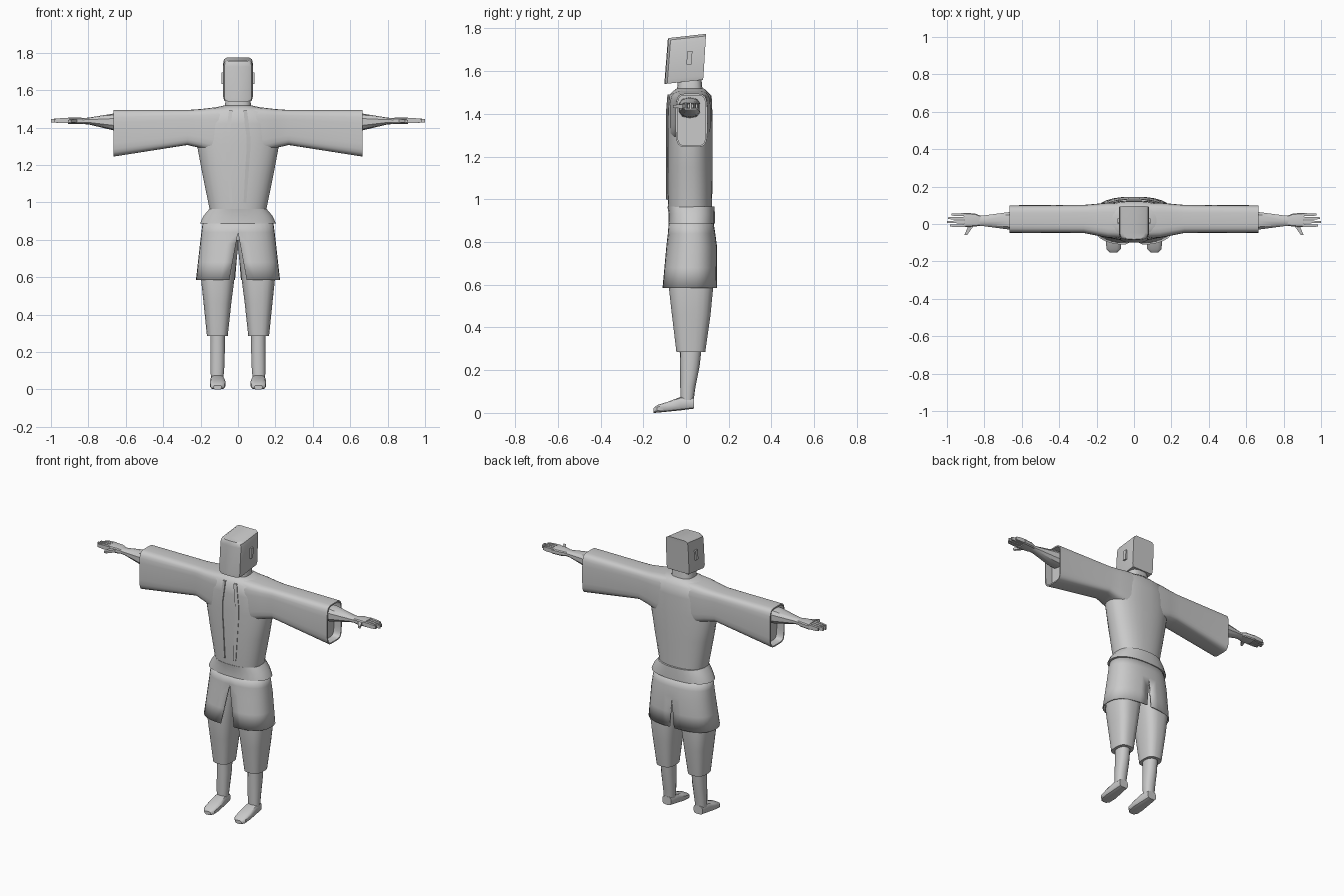
import bpy, bmesh, math
from mathutils import Vector

cloth = bpy.data.materials.new("light_grey")
cloth.diffuse_color = (0.59, 0.59, 0.59, 1)


def finish(name, bm, mirror=False, smooth=35):
    bmesh.ops.recalc_face_normals(bm, faces=bm.faces)
    me = bpy.data.meshes.new(name)
    bm.to_mesh(me)
    bm.free()
    me.materials.append(cloth)
    ob = bpy.data.objects.new(name, me)
    bpy.context.collection.objects.link(ob)
    if mirror:
        ob.modifiers.new("mirror", 'MIRROR')
    bpy.ops.object.select_all(action='DESELECT')
    ob.select_set(True)
    bpy.context.view_layer.objects.active = ob
    if smooth:
        bpy.ops.object.shade_smooth_by_angle(angle=math.radians(smooth))
    return ob


def rounded(n, power):
    """Unit outline: ellipse at power 2, squarer as power grows."""
    pts = []
    for i in range(n):
        a = 2 * math.pi * (i + 0.5) / n
        c, s = math.cos(a), math.sin(a)
        pts.append((math.copysign(abs(c) ** (2 / power), c),
                    math.copysign(abs(s) ** (2 / power), s)))
    mu, mv = max(p[0] for p in pts), max(p[1] for p in pts)
    return [(u / mu, v / mv) for u, v in pts]


def loft(name, axis, rings, outline, mirror=False, hollow=0, shear=0, smooth=35):
    """Rings are (position, a_min, a_max, b_min, b_max) along an axis."""
    bm = bmesh.new()
    loops = []
    for t, a0, a1, b0, b1 in rings:
        loop = []
        for u, v in outline:
            a = (a0 + a1) / 2 + u * (a1 - a0) / 2
            b = (b0 + b1) / 2 + v * (b1 - b0) / 2
            co = {'z': (a, b, t + shear * v), 'x': (t, a, b), 'y': (a, t, b)}[axis]
            loop.append(bm.verts.new(co))
        loops.append(loop)
    n = len(outline)
    for p, q in zip(loops, loops[1:]):
        for i in range(n):
            j = (i + 1) % n
            bm.faces.new((p[i], p[j], q[j], q[i]))
    bm.faces.new(loops[0])
    end = bm.faces.new(loops[-1])
    bm.normal_update()
    if hollow:
        bmesh.ops.inset_region(bm, faces=[end], thickness=0.008)
        step = Vector({'z': (0, 0, 1), 'x': (1, 0, 0), 'y': (0, 1, 0)}[axis])
        deep = bmesh.ops.extrude_discrete_faces(bm, faces=[end])['faces'][0]
        for v in deep.verts:
            v.co -= step * hollow
    return finish(name, bm, mirror, smooth)


oval = rounded(28, 2.4)
soft_box = rounded(24, 5)
shin_oval = rounded(14, 2.3)
square = [(-1, -1), (1, -1), (1, 1), (-1, 1)]

# Head: square at the back, rounded towards the face
head_outline = [(-1, 1), (-1, -0.6), (-0.92, -0.85), (-0.65, -0.97), (0, -1),
                (0.65, -0.97), (0.92, -0.85), (1, -0.6), (1, 1)]
loft("head", 'z', [(1.55, -0.074, 0.074, -0.10, 0.08),
                   (1.57, -0.079, 0.079, -0.10, 0.082),
                   (1.735, -0.079, 0.079, -0.087, 0.092),
                   (1.755, -0.075, 0.075, -0.086, 0.094),
                   (1.765, -0.06, 0.06, -0.082, 0.095)],
     head_outline, shear=0.01)
loft("ear", 'x', [(0.07, 0.002, 0.03, 1.632, 1.695),
                  (0.089, 0.002, 0.03, 1.632, 1.695)],
     [(-1, -1), (0.7, -1), (1, 1), (-0.7, 1)], mirror=True, smooth=0)
loft("neck", 'z', [(1.49, -0.07, 0.07, -0.045, 0.08),
                   (1.535, -0.068, 0.068, -0.04, 0.075),
                   (1.57, -0.06, 0.06, -0.038, 0.072)], rounded(20, 3))

# Robe body with wide sleeves
loft("robe_body", 'z', [(0.93, -0.15, 0.15, -0.082, 0.122),
                        (0.97, -0.153, 0.153, -0.085, 0.122),
                        (1.15, -0.19, 0.19, -0.088, 0.125),
                        (1.31, -0.22, 0.22, -0.088, 0.125),
                        (1.42, -0.22, 0.22, -0.086, 0.123),
                        (1.485, -0.19, 0.19, -0.08, 0.12),
                        (1.505, -0.13, 0.13, -0.062, 0.10),
                        (1.518, -0.075, 0.075, -0.045, 0.085)], oval, smooth=60)
loft("sleeve", 'x', [(0.06, -0.078, 0.115, 1.26, 1.512),
                     (0.14, -0.074, 0.114, 1.27, 1.506),
                     (0.20, -0.062, 0.108, 1.29, 1.499),
                     (0.27, -0.048, 0.102, 1.307, 1.494),
                     (0.665, -0.048, 0.10, 1.245, 1.495)],
     soft_box, mirror=True, hollow=0.05, smooth=50)

# Lapel edges: thin raised strips down the chest
bm = bmesh.new()
rows = []
for z, x0, x1 in [(1.49, 0.03, 0.048), (1.42, 0.036, 0.058), (1.35, 0.046, 0.066),
                  (1.28, 0.046, 0.066), (1.2, 0.04, 0.06), (1.0, 0.03, 0.045)]:
    y = -0.089 if z < 1.45 else -0.083
    rows.append([bm.verts.new(c) for c in
                 ((x0, y + 0.02, z), (x0, y - 0.004, z), (x1, y + 0.001, z), (x1, y + 0.02, z))])
for p, q in zip(rows, rows[1:]):
    for i in range(4):
        j = (i + 1) % 4
        bm.faces.new((p[i], p[j], q[j], q[i]))
bm.faces.new(rows[0])
bm.faces.new(rows[-1])
finish("lapel", bm, True)

# Arms and hands
loft("forearm", 'x', [(0.55, -0.035, 0.07, 1.375, 1.48),
                      (0.665, -0.03, 0.064, 1.385, 1.475),
                      (0.80, -0.012, 0.046, 1.417, 1.453),
                      (0.84, -0.01, 0.045, 1.419, 1.451)], rounded(10, 2.6), mirror=True)
loft("palm", 'x', [(0.82, -0.008, 0.044, 1.421, 1.45),
                   (0.85, -0.014, 0.056, 1.418, 1.455),
                   (0.91, -0.016, 0.06, 1.418, 1.455)], rounded(12, 4), mirror=True)
for i, (y, tip) in enumerate([(0.05, 0.975), (0.031, 0.995), (0.011, 1.0), (-0.009, 0.985)]):
    loft("finger_%d" % (i + 1), 'x', [(0.90, y - 0.008, y + 0.008, 1.425, 1.452),
                                      (0.95, y - 0.007, y + 0.007, 1.425, 1.45),
                                      (tip, y - 0.005, y + 0.005, 1.427, 1.446)],
         square, mirror=True, smooth=0)
loft("thumb", 'y', [(0.005, 0.845, 0.88, 1.425, 1.447),
                    (-0.025, 0.868, 0.892, 1.426, 1.445),
                    (-0.06, 0.893, 0.908, 1.428, 1.441)], square, mirror=True, smooth=0)

# Sash around the waist, flaring at the hips
loft("sash", 'z', [(0.888, -0.203, 0.203, -0.082, 0.135),
                   (0.93, -0.183, 0.183, -0.081, 0.135),
                   (0.966, -0.152, 0.152, -0.087, 0.134)], oval)

# Robe skirt: half shell with front and back slits, mirrored
bm = bmesh.new()
rows, segs = [], 16
for z, rx, y0, y1 in [(0.90, 0.188, -0.08, 0.128), (0.84, 0.196, -0.085, 0.137),
                      (0.78, 0.203, -0.092, 0.145), (0.68, 0.214, -0.101, 0.145),
                      (0.585, 0.225, -0.11, 0.145)]:
    front = 0.047 * max(0, 0.84 - z) / 0.255
    back = 0.016 * max(0, 0.78 - z) / 0.195
    row = []
    for k in range(segs + 1):
        f = k / segs
        a = math.pi * (f - 0.5)
        c, s = max(0.0, math.cos(a)), math.sin(a)
        w = front * (1 - f) + back * f
        x = w + (rx - w) * c ** (2 / 2.4) if 0 < k < segs else w
        y = (y0 + y1) / 2 + math.copysign(abs(s) ** (2 / 2.4), s) * (y1 - y0) / 2
        row.append(bm.verts.new((x, y, z)))
    rows.append(row)
for p, q in zip(rows, rows[1:]):
    for k in range(segs):
        bm.faces.new((p[k], p[k + 1], q[k + 1], q[k]))
skirt = finish("robe_skirt", bm, True)
thick = skirt.modifiers.new("thickness", 'SOLIDIFY')
thick.thickness = 0.008
thick.offset = -1

# Trousers, shins and feet
loft("trouser_leg", 'z', [(0.80, -0.01, 0.182, -0.07, 0.12),
                          (0.74, 0.002, 0.19, -0.075, 0.125),
                          (0.585, 0.02, 0.197, -0.08, 0.127),
                          (0.46, 0.036, 0.184, -0.066, 0.115),
                          (0.285, 0.055, 0.166, -0.045, 0.09)],
     rounded(20, 2.8), mirror=True)
loft("shin", 'z', [(0.06, 0.078, 0.145, -0.026, 0.036),
                   (0.12, 0.073, 0.147, -0.027, 0.044),
                   (0.22, 0.07, 0.148, -0.028, 0.064),
                   (0.32, 0.07, 0.148, -0.03, 0.075)], shin_oval, mirror=True)
loft("foot", 'y', [(0.037, 0.08, 0.142, 0.02, 0.072),
                   (-0.025, 0.073, 0.147, 0.012, 0.075),
                   (-0.085, 0.066, 0.151, 0.006, 0.052),
                   (-0.135, 0.071, 0.147, 0.001, 0.037),
                   (-0.152, 0.088, 0.130, 0.0, 0.022)], rounded(12, 3.5), mirror=True)
